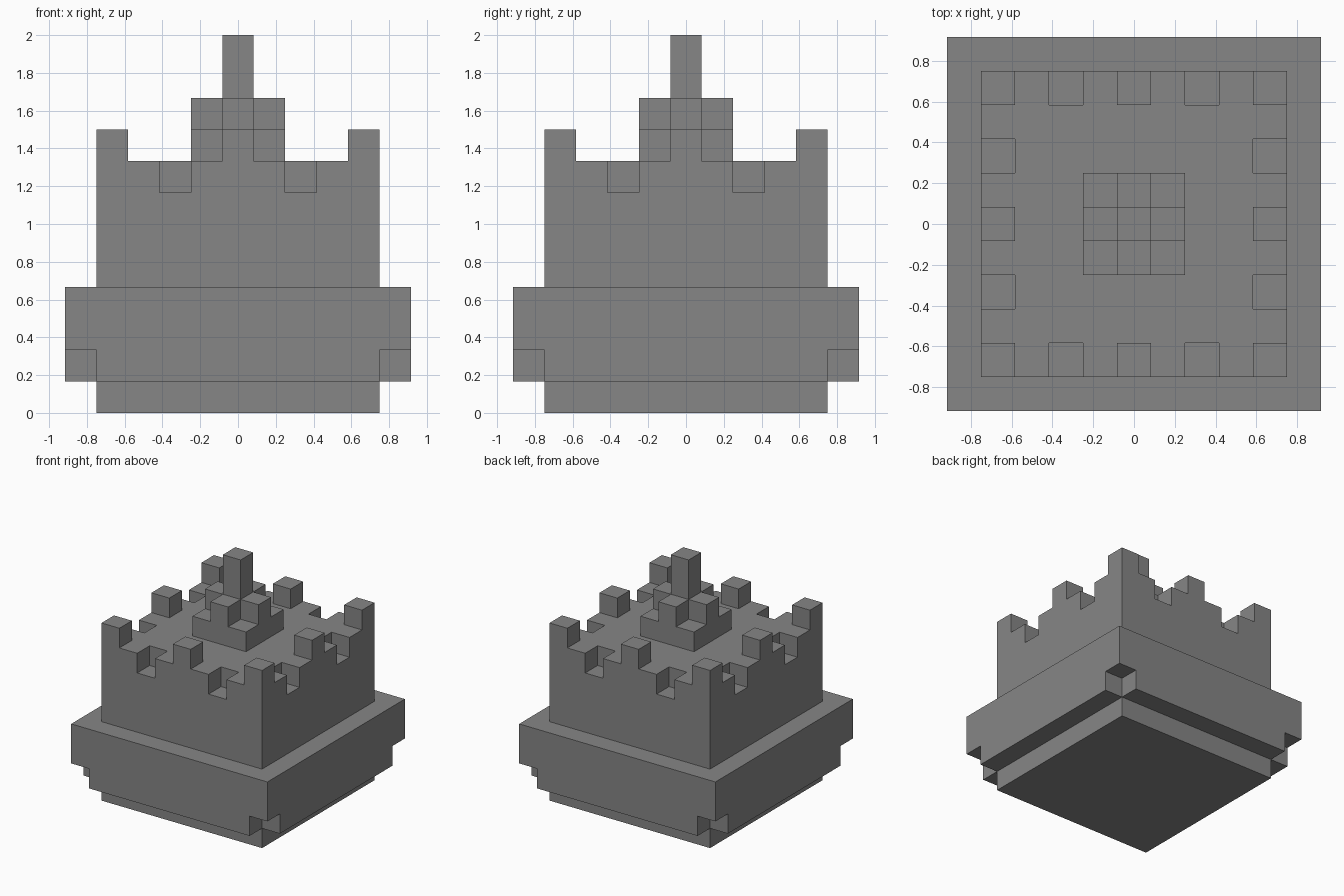
import bpy
import bmesh
from mathutils import Matrix, Vector

U = 1 / 6  # one block

cube = bpy.data.objects.get("Cube")
if cube:
    bpy.data.objects.remove(cube, do_unlink=True)

stone = bpy.data.materials.new("grey stone")
stone.use_nodes = True
colour = (0.24, 0.24, 0.24, 1)
stone.diffuse_color = colour
stone.node_tree.nodes["Principled BSDF"].inputs["Base Color"].default_value = colour


def boxes(name, specs):
    """One object made of boxes, each (x, y, width, depth, bottom, top) in blocks."""
    bm = bmesh.new()
    for x, y, w, d, z0, z1 in specs:
        place = Matrix.Translation(Vector((x, y, (z0 + z1) / 2)) * U)
        size = Matrix.Diagonal((w * U, d * U, (z1 - z0) * U, 1))
        bmesh.ops.create_cube(bm, size=1, matrix=place @ size)
    mesh = bpy.data.meshes.new(name)
    bm.to_mesh(mesh)
    bm.free()
    mesh.materials.append(stone)
    obj = bpy.data.objects.new(name, mesh)
    bpy.context.collection.objects.link(obj)
    return obj


def cut(obj, specs):
    """Carve the boxes out of obj, then drop the cutter."""
    cutter = boxes("cutter", specs)
    cutter.hide_render = True
    mod = obj.modifiers.new("notches", 'BOOLEAN')
    mod.operation = 'DIFFERENCE'
    mod.solver = 'EXACT'
    mod.object = cutter
    bpy.context.view_layer.objects.active = obj
    bpy.ops.object.modifier_apply(modifier=mod.name)
    bpy.data.objects.remove(cutter, do_unlink=True)


corners = [(sx, sy) for sx in (-1, 1) for sy in (-1, 1)]
sides = [(1, 0), (-1, 0), (0, 1), (0, -1)]

# Foot and wide skirt with its lower corners notched
boxes("foot", [(0, 0, 9, 9, 0, 1)])
skirt = boxes("skirt", [(0, 0, 11, 11, 1, 4)])
cut(skirt, [(sx * 5.5, sy * 5.5, 2, 2, 0, 2) for sx, sy in corners])

# Keep walls with two notches in the top edge of every side
keep = boxes("keep", [(0, 0, 9, 9, 4, 8)])
cut(keep, [(sx * 2, sy * 4.5, 1, 2, 7, 9) for sx, sy in corners]
    + [(sx * 4.5, sy * 2, 2, 1, 7, 9) for sx, sy in corners])

# Merlons on the corners and mid-sides
boxes("merlons", [(x * 4, y * 4, 1, 1, 8, 9) for x, y in corners + sides])

# Central tower
boxes("tower_base", [(0, 0, 3, 3, 8, 9)])
boxes("tower_buttresses", [(x, y, 1, 1, 9, 10) for x, y in sides])
boxes("tower_spire", [(0, 0, 1, 1, 9, 12)])
